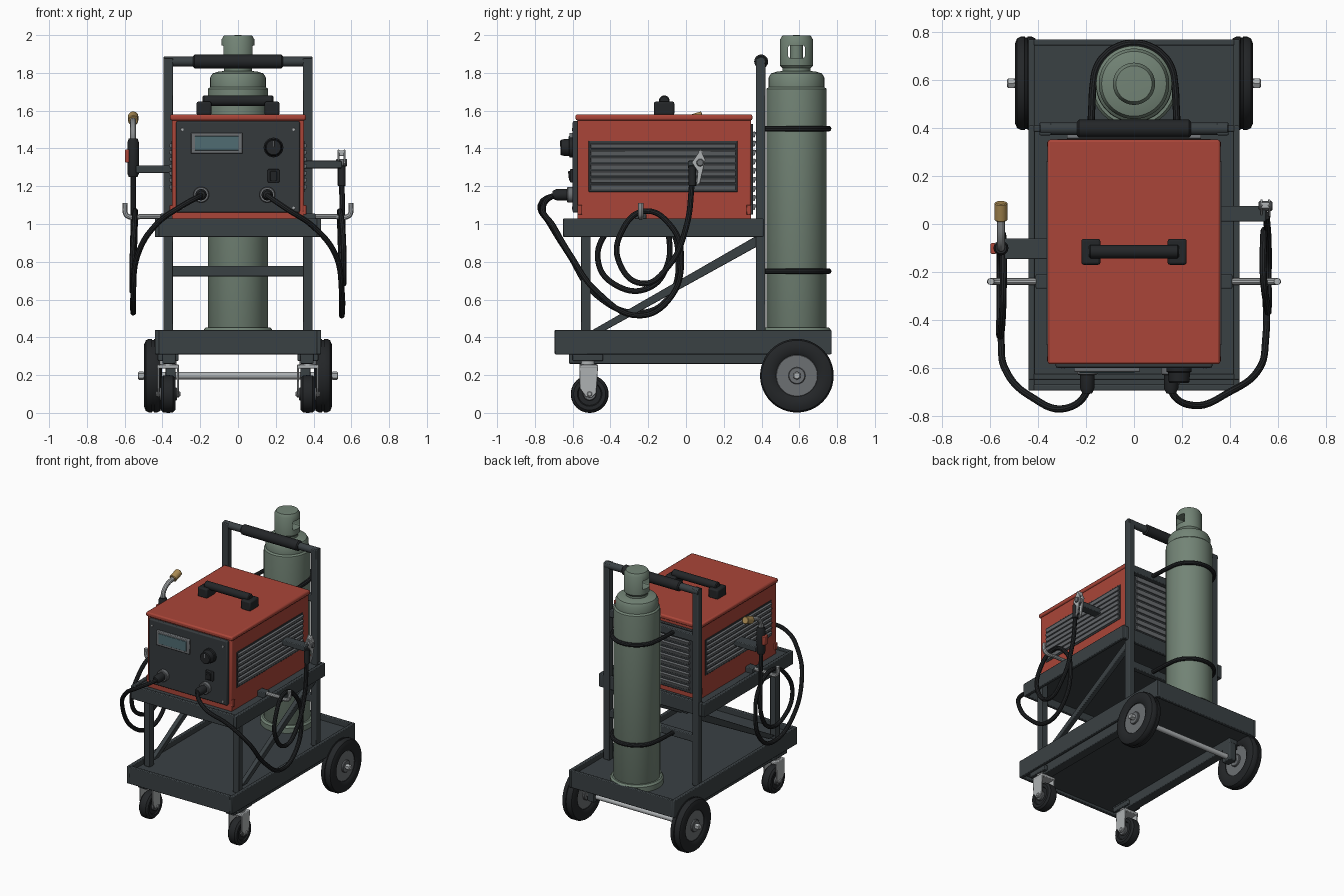
import bpy, bmesh
from math import pi, cos, sin, radians
from mathutils import Vector

if "Cube" in bpy.data.objects:
    bpy.data.objects.remove(bpy.data.objects["Cube"])

def mat(name, r, g, b):
    m = bpy.data.materials.new(name)
    m.diffuse_color = (r, g, b, 1)
    m.use_nodes = True
    m.node_tree.nodes["Principled BSDF"].inputs["Base Color"].default_value = m.diffuse_color
    return m

RED, FRAME = mat("red_paint", .40, .06, .04), mat("frame_paint", .042, .052, .057)
BLACK, PANEL = mat("rubber", .017, .019, .021), mat("panel", .036, .042, .046)
GREEN, STEEL = mat("green_paint", .17, .23, .18), mat("steel", .42, .44, .45)
GREY, BRASS = mat("grey_metal", .15, .16, .17), mat("brass", .42, .27, .09)
SCREEN = mat("screen", .08, .15, .17)

def finish(name, bm, m, bevel=0):
    bmesh.ops.recalc_face_normals(bm, faces=bm.faces)
    me = bpy.data.meshes.new(name)
    bm.to_mesh(me)
    bm.free()
    ob = bpy.data.objects.new(name, me)
    bpy.context.collection.objects.link(ob)
    me.materials.append(m)
    if bevel:
        b = ob.modifiers.new("bevel", 'BEVEL')
        b.width, b.segments = bevel, 2
    return ob

def box(name, x, y, z, m, bevel=.005, tilt=(0, 0, 0)):
    """Box from (min, max) ranges, optionally tilted about its middle."""
    bm = bmesh.new()
    size = Vector([abs(r[1] - r[0]) for r in (x, y, z)])
    bmesh.ops.create_cube(bm, size=1)
    bmesh.ops.scale(bm, vec=size, verts=bm.verts)
    ob = finish(name, bm, m, bevel)
    ob.location = [(r[0] + r[1]) / 2 for r in (x, y, z)]
    ob.rotation_euler = tilt
    return ob

def lathe(name, prof, loc, m, rot=(0, 0, 0), n=40):
    """Revolve (radius, height) points about the local z axis."""
    bm = bmesh.new()
    vs = [bm.verts.new((r, 0, h)) for r, h in prof]
    es = [bm.edges.new(p) for p in zip(vs, vs[1:])]
    bmesh.ops.spin(bm, geom=vs + es, axis=(0, 0, 1), cent=(0, 0, 0), angle=2 * pi, steps=n)
    bmesh.ops.remove_doubles(bm, verts=bm.verts, dist=1e-5)
    ob = finish(name, bm, m)
    ob.location, ob.rotation_euler = loc, rot
    return ob

AX, AY = (0, pi / 2, 0), (pi / 2, 0, 0)   # lathe along +x, along -y

def rod(name, r, h0, h1, loc, m, rot=(0, 0, 0), c=.004, n=28):
    return lathe(name, [(0, h0), (r - c, h0), (r, h0 + c), (r, h1 - c), (r - c, h1), (0, h1)], loc, m, rot, n)

def prism(name, pts, x0, x1, m, bevel=.003):
    """Extrude a y-z outline along x."""
    bm = bmesh.new()
    f = bm.faces.new([bm.verts.new((x0, y, z)) for y, z in pts])
    ext = bmesh.ops.extrude_face_region(bm, geom=[f])
    bmesh.ops.translate(bm, vec=(x1 - x0, 0, 0), verts=[v for v in ext["geom"] if isinstance(v, bmesh.types.BMVert)])
    return finish(name, bm, m, bevel)

def tube(name, pts, r, m):
    cu = bpy.data.curves.new(name, 'CURVE')
    cu.dimensions, cu.bevel_depth, cu.bevel_resolution = '3D', r, 3
    cu.resolution_u, cu.use_fill_caps = 8, True
    sp = cu.splines.new('BEZIER')
    sp.bezier_points.add(len(pts) - 1)
    for p, co in zip(sp.bezier_points, pts):
        p.co, p.handle_left_type, p.handle_right_type = co, 'AUTO', 'AUTO'
    cu.materials.append(m)
    ob = bpy.data.objects.new(name, cu)
    bpy.context.collection.objects.link(ob)
    return ob

def tray(name, w, y0, y1, z0, z1, f0, f1):
    box(name + "_floor", (-w + .01, w - .01), (y0 + .01, y1 - .01), (f0, f1), FRAME, 0)
    for s in (-1, 1):
        box(name + "_side_rim", (s * w, s * (w - .025)), (y0, y1), (z0, z1), FRAME)
    for n, y in (("front", y0), ("rear", y1 - .025)):
        box(f"{name}_{n}_rim", (-w + .02, w - .02), (y, y + .025), (z0, z1), FRAME)

# Cart trays
tray("lower_tray", .44, -.695, .77, .31, .44, .33, .40)
tray("upper_shelf", .44, -.65, .41, .93, 1.03, .985, 1.015)

# Posts, braces, rails, wheels (mirrored)
for s in (-1, 1):
    post = (s * .345, s * .395)
    box("rear_post", post, (.37, .42), (.40, 1.88), FRAME)
    box("front_post", post, (-.555, -.505), (.40, .99), FRAME)
    prism("diagonal_brace", [(-.51, .43), (-.44, .43), (.375, .88), (.375, .93), (.36, .93)], s * .35, s * .385, FRAME)
    box("under_rail", (s * .33, s * .40), (-.62, .62), (.26, .335), FRAME)
    box("axle_hanger", (s * .33, s * .385), (.545, .625), (.165, .30), FRAME)
    # big rear wheel
    lathe("rear_tyre", [(.11, -.035), (.125, -.045), (.165, -.047), (.187, -.038), (.195, -.022), (.195, -.006),
          (.190, -.004), (.190, .004), (.195, .006), (.195, .022), (.187, .038), (.165, .047), (.125, .045),
          (.11, .035), (.11, -.035)], (s * .45, .587, .197), BLACK, AX, 48)
    rod("rear_wheel_disc", .112, -.032, .032, (s * .45, .587, .197), GREY, AX)
    rod("rear_hub", .045, -.045, .045, (s * .45, .587, .197), GREY, AX)
    rod("axle_nut", .022, -.015, .015, (s * .512, .587, .197), STEEL, AX, n=6)
    # front caster
    box("caster_mount", (s * .315, s * .425), (-.60, -.44), (.275, .31), FRAME)
    rod("caster_swivel", .045, .245, .28, (s * .37, -.52, 0), STEEL)
    box("caster_fork_top", (s * .312, s * .428), (-.565, -.465), (.235, .255), STEEL)
    for d in (-1, 1):
        x = s * .37 + d * .052
        prism("caster_fork", [(-.565, .255), (-.465, .255), (-.475, .105), (-.50, .08), (-.53, .085), (-.562, .13)],
              x - .005, x + .005, STEEL)
    lathe("caster_wheel", [(0, -.03), (.06, -.03), (.065, -.038), (.085, -.038), (.098, -.025), (.1, 0), (.098, .025),
          (.085, .038), (.065, .038), (.06, .03), (0, .03)], (s * .37, -.51, .1), BLACK, AX)
    rod("caster_hub", .035, -.046, .046, (s * .37, -.51, .1), GREY, AX)
    rod("caster_bolt", .014, -.065, .065, (s * .37, -.51, .1), STEEL, AX, n=8)
    # cable hook
    tube("cable_hook", [(s * .40, -.24, 1.04), (s * .5, -.24, 1.04), (s * .585, -.24, 1.042), (s * .597, -.24, 1.06),
         (s * .597, -.24, 1.11)], .014, STEEL)
    box("hook_mount", (s * .34, s * .41), (-.27, -.21), (1.01, 1.055), FRAME)
rod("rear_axle", .019, -.53, .53, (0, .587, .197), STEEL, AX)

# Push handle and cross bars
rod("push_bar", .026, -.395, .395, (0, .398, 1.86), FRAME, AX)
rod("push_grip", .037, -.238, .238, (0, .398, 1.86), BLACK, AX, .008)
for z in (.75, 1.505):
    box("cross_bar", (-.35, .35), (.375, .415), (z - .027, z + .027), FRAME)
    # bottle strap: U shape round the back of the bottle
    arc = [(.17 * cos(a), .585 + .17 * sin(a), z) for a in [pi * i / 8 for i in range(9)]]
    tube("bottle_strap", [(.18, .40, z), (.176, .49, z)] + arc + [(-.176, .49, z), (-.18, .40, z)], .015, BLACK)

# Gas bottle with slotted valve cap
bottle = lathe("gas_bottle", [(0, .40), (.155, .40), (.16, .41), (.16, 1.70), (.158, 1.716), (.147, 1.726), (.147, 1.775),
      (.135, 1.797), (.105, 1.806), (.075, 1.81), (.075, 1.825), (.088, 1.84), (.088, 1.975), (.075, 1.997), (0, 2.0)],
      (0, .585, 0), GREEN, n=48)
lathe("bottle_foot_ring", [(.15, .40), (.183, .40), (.183, .438), (.172, .452), (.15, .452)], (0, .585, 0), GREEN)
cut = box("cap_slot_cutter", (-.2, .2), (.541, .629), (1.88, 1.945), GREEN, .008)
cut.hide_render = True
cut.hide_viewport = True
bo = bottle.modifiers.new("slot", 'BOOLEAN')
bo.object, bo.solver = cut, 'EXACT'
rod("valve_stem", .035, 1.81, 1.96, (0, .585, 0), GREEN)

# Power unit case
box("case_base", (-.35, .35), (-.575, .345), (1.012, 1.07), RED)
box("case_body", (-.35, .35), (-.575, .345), (1.055, 1.56), RED, .008)
box("case_lid", (-.36, .36), (-.585, .352), (1.548, 1.58), RED, .01)
box("front_panel", (-.327, .327), (-.60, -.57), (1.06, 1.545), PANEL, .008)
box("rear_panel", (-.32, .32), (.34, .355), (1.05, 1.53), PANEL)
for i in range(9):
    z = 1.09 + i * .048
    box("rear_louver", (-.28, .28), (.352, .368), (z - .015, z + .015), GREY, .002, (radians(-20), 0, 0))
for s in (-1, 1):
    box("side_vent", (s * .345, s * .353), (-.515, .272), (1.17, 1.44), PANEL, .002)
    for i in range(7):
        z = 1.195 + i * .0365
        box("side_louver", (s * .347, s * .363), (-.505, .262), (z - .012, z + .012), GREY, .002, (0, s * radians(20), 0))
    for y in (-.575, .32):
        box("corner_trim", (s * .345, s * .362), (y, y + .025), (1.05, 1.10), RED, .003)
    # top handle feet and panel screws
    box("carry_handle_foot", (s * .14, s * .22), (-.17, -.062), (1.575, 1.648), BLACK, .01)
    for z in (1.085, 1.50):
        rod("panel_screw", .008, 0, .006, (s * .295, -.598, z), STEEL, AY, .001, 12)
rod("carry_handle_grip", .028, -.187, .187, (0, -.115, 1.653), BLACK, AX, .006)

# Front controls
box("display_bezel", (-.25, .025), (-.617, -.595), (1.372, 1.482), GREY)
box("display_screen", (-.228, .003), (-.621, -.61), (1.39, 1.465), SCREEN, .002)
lathe("control_knob", [(0, 0), (.052, 0), (.052, .018), (.046, .022), (.043, .06), (.038, .066), (0, .066)],
      (.188, -.598, 1.405), BLACK, AY)
box("knob_pointer", (.184, .192), (-.667, -.66), (1.41, 1.44), GREY, .001)
box("power_switch", (.157, .219), (-.615, -.595), (1.22, 1.29), BLACK)
box("power_rocker", (.17, .206), (-.622, -.61), (1.23, 1.28), BLACK, .003, (radians(6), 0, 0))
for x in (-.195, .155):
    rod("socket_ring", .042, 0, .035, (x, -.595, 1.155), GREY, AY)
    lathe("cable_plug", [(0, 0), (.03, 0), (.03, .06), (.02, .082), (0, .082)], (x, -.625, 1.155), BLACK, AY, 24)

# Cables: plug, big loop, over the hook, inner loop, tool
tube("clamp_cable", [(.155, -.64, 1.155), (.157, -.70, 1.15), (.25, -.757, 1.085), (.40, -.70, .985), (.515, -.615, .84),
     (.55, -.47, .64), (.55, -.25, .515), (.55, -.09, .60), (.545, -.025, .82), (.54, -.08, .99), (.54, -.22, 1.068),
     (.555, -.34, .96), (.56, -.355, .80), (.56, -.23, .685), (.56, -.09, .78), (.555, 0, .98), (.55, .03, 1.2),
     (.55, .035, 1.31)], .015, BLACK)
tube("torch_cable", [(-.195, -.64, 1.155), (-.197, -.70, 1.15), (-.29, -.77, 1.10), (-.43, -.72, 1.0), (-.53, -.62, .84),
     (-.555, -.47, .62), (-.555, -.25, .53), (-.555, -.10, .60), (-.55, -.04, .82), (-.545, -.10, 1.0), (-.545, -.24, 1.07),
     (-.55, -.40, .98), (-.56, -.465, .80), (-.56, -.36, .67), (-.56, -.20, .66), (-.56, -.10, .78), (-.555, -.095, 1.0),
     (-.555, -.1, 1.27)], .015, BLACK)

# Torch in its holder
box("torch_bracket", (-.54, -.345), (-.147, -.06), (1.27, 1.31), FRAME)
lathe("torch_grip", [(0, 1.25), (.024, 1.25), (.031, 1.27), (.031, 1.43), (.024, 1.452), (0, 1.452)], (-.555, -.1, 0), BLACK, n=24)
box("torch_trigger", (-.598, -.575), (-.125, -.08), (1.325, 1.395), RED)
tube("torch_neck", [(-.555, -.1, 1.44), (-.555, -.095, 1.485), (-.555, -.06, 1.525), (-.555, .025, 1.55)], .016, STEEL)
rod("torch_nozzle", .027, 0, .078, (-.555, .015, 1.547), BRASS, (radians(-72), 0, 0))

# Ground clamp in its holder
box("clamp_bracket", (.345, .55), (.01, .075), (1.295, 1.335), FRAME)
for x in (.527, .559):
    prism("clamp_jaw", [(.077, 1.395), (.103, 1.34), (.075, 1.22), (.055, 1.2), (.062, 1.28), (.03, 1.325)], x, x + .01, STEEL)
rod("clamp_pivot", .02, .52, .578, (0, .075, 1.325), GREY, AX, n=16)
box("clamp_tip", (.53, .566), (.065, .09), (1.36, 1.39), STEEL)
rod("clamp_handle", .02, 1.2, 1.31, (.55, .034, 0), BLACK, n=20)

# Curves to mesh, then smooth shading with sharp edges kept
bpy.ops.object.select_all(action='DESELECT')
for ob in bpy.context.scene.objects:
    if ob.type == 'CURVE':
        ob.select_set(True)
        bpy.context.view_layer.objects.active = ob
bpy.ops.object.convert(target='MESH')
for ob in bpy.context.scene.objects:
    ob.select_set(ob is not cut)
bpy.ops.object.shade_smooth_by_angle(angle=radians(35))
